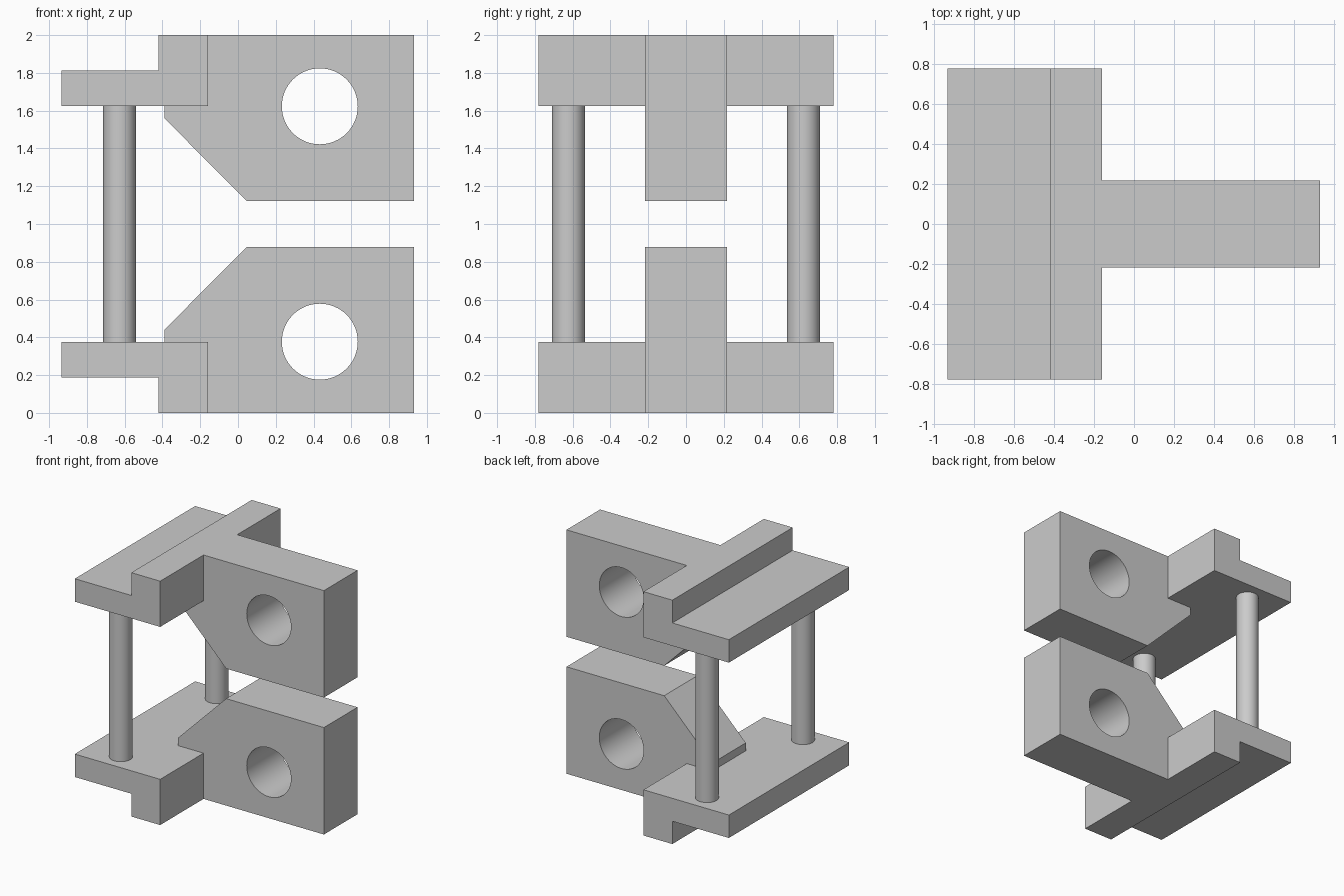
import bpy
import bmesh
import math

cube = bpy.data.objects.get("Cube")
if cube:
    bpy.data.objects.remove(cube, do_unlink=True)

# Single grey material
grey = bpy.data.materials.new("plain_grey")
grey.use_nodes = True
colour = (0.6, 0.6, 0.6, 1)
grey.diffuse_color = colour
grey.node_tree.nodes["Principled BSDF"].inputs["Base Color"].default_value = colour


def extrude_profile(name, profile, half_depth):
    """Solid made by extruding an x-z outline along y, centred on y = 0."""
    bm = bmesh.new()
    face = bm.faces.new([bm.verts.new((x, -half_depth, z)) for x, z in profile])
    result = bmesh.ops.extrude_face_region(bm, geom=[face])
    moved = [v for v in result["geom"] if isinstance(v, bmesh.types.BMVert)]
    bmesh.ops.translate(bm, verts=moved, vec=(0, 2 * half_depth, 0))
    bmesh.ops.recalc_face_normals(bm, faces=bm.faces)
    mesh = bpy.data.meshes.new(name)
    bm.to_mesh(mesh)
    bm.free()
    obj = bpy.data.objects.new(name, mesh)
    bpy.context.collection.objects.link(obj)
    mesh.materials.append(grey)
    return obj


def cylinder(name, radius, depth, location, rotation=(0, 0, 0)):
    bpy.ops.mesh.primitive_cylinder_add(vertices=64, radius=radius, depth=depth,
                                        location=location, rotation=rotation)
    obj = bpy.context.object
    obj.name = name
    obj.data.materials.append(grey)
    return obj


def activate(obj):
    bpy.ops.object.select_all(action='DESELECT')
    obj.select_set(True)
    bpy.context.view_layer.objects.active = obj


def combine(obj, other, operation):
    """Apply a boolean and discard the helper."""
    mod = obj.modifiers.new("combine", 'BOOLEAN')
    mod.operation = operation
    mod.solver = 'EXACT'
    mod.object = other
    activate(obj)
    bpy.ops.object.modifier_apply(modifier=mod.name)
    bpy.data.objects.remove(other, do_unlink=True)


def smooth(obj):
    activate(obj)
    bpy.ops.object.shade_smooth_by_angle(angle=math.radians(30))


# Outlines of the lower half: stepped cross plate and chamfered arm
plate_outline = [(-0.935, 0.187), (-0.422, 0.187), (-0.422, 0), (-0.16, 0),
                 (-0.16, 0.375), (-0.935, 0.375)]
arm_outline = [(-0.39, 0), (0.932, 0), (0.932, 0.877), (0.045, 0.877),
               (-0.39, 0.44)]

# Lower and upper brackets, mirrored about mid height
for name, flip in (("lower_bracket", False), ("upper_bracket", True)):
    def place(z):
        return 2 - z if flip else z

    bracket = extrude_profile(name, [(x, place(z)) for x, z in plate_outline], 0.78)
    arm = extrude_profile("arm", [(x, place(z)) for x, z in arm_outline], 0.218)
    combine(bracket, arm, 'UNION')
    bore = cylinder("bore", 0.201, 1, (0.433, 0, place(0.377)), (math.pi / 2, 0, 0))
    combine(bracket, bore, 'DIFFERENCE')
    smooth(bracket)

# Two round posts joining the brackets
for name, side in (("front_post", -1), ("back_post", 1)):
    smooth(cylinder(name, 0.087, 1.25, (-0.627, side * 0.622, 1)))
